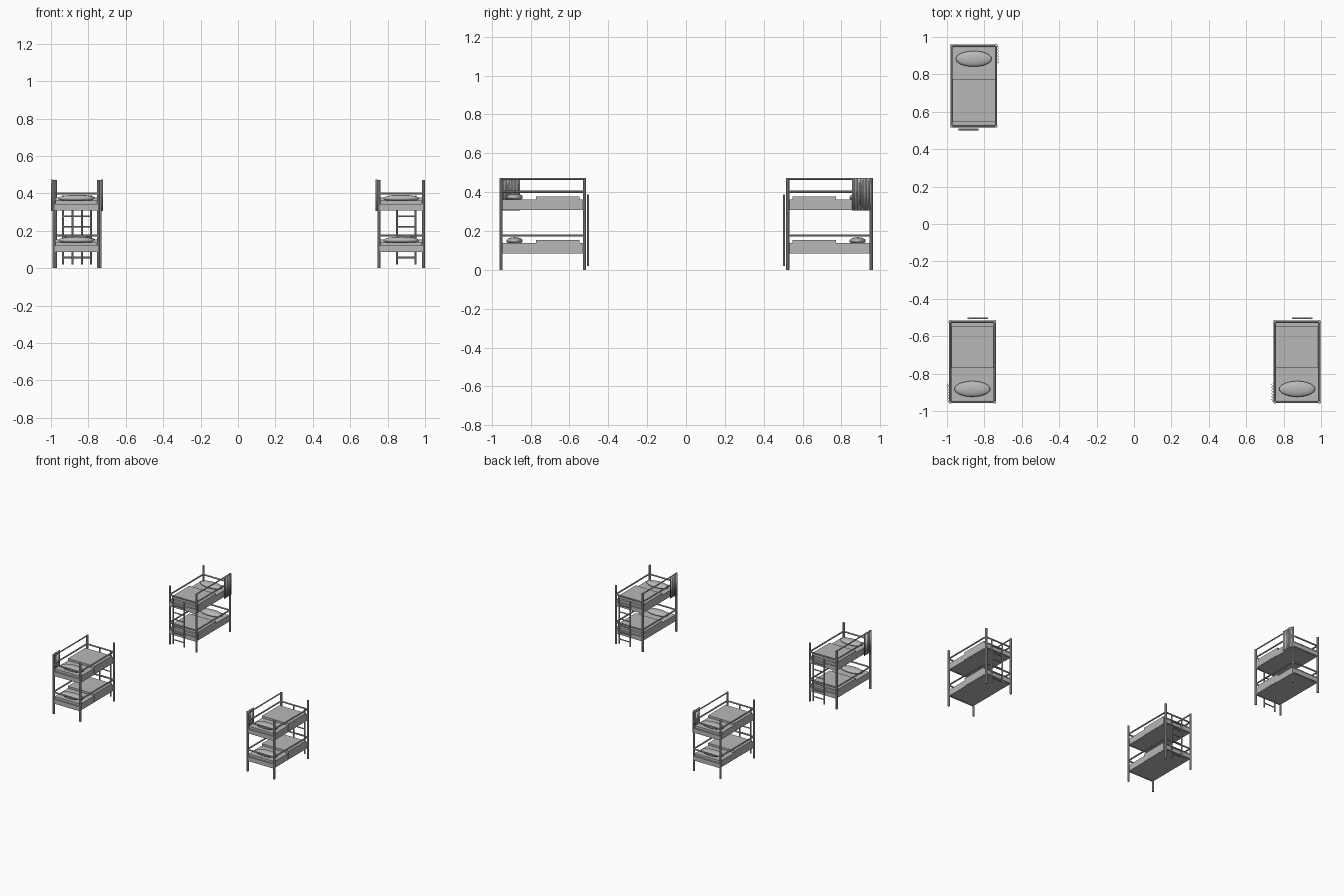
import bpy, bmesh, math
from mathutils import Vector, Matrix

if "Cube" in bpy.data.objects:
    bpy.data.objects.remove(bpy.data.objects["Cube"])

grey = bpy.data.materials.new("plain grey")
grey.diffuse_color = (0.48, 0.48, 0.48, 1)
grey.use_nodes = True
grey.node_tree.nodes["Principled BSDF"].inputs["Base Color"].default_value = grey.diffuse_color


def finish(name, bm, place, smooth=False):
    bm.transform(place)
    me = bpy.data.meshes.new(name)
    bm.to_mesh(me)
    bm.free()
    me.materials.append(grey)
    for p in me.polygons:
        p.use_smooth = smooth
    ob = bpy.data.objects.new(name, me)
    bpy.context.collection.objects.link(ob)
    return ob


def box(bm, lo, hi):
    lo, hi = Vector(lo), Vector(hi)
    m = Matrix.Translation((lo + hi) / 2) @ Matrix.Diagonal((*(hi - lo), 1))
    bmesh.ops.create_cube(bm, size=1, matrix=m)


def tube(bm, a, b, r, n=10):
    a, b = Vector(a), Vector(b)
    d = b - a
    m = Matrix.Translation((a + b) / 2) @ d.to_track_quat('Z', 'Y').to_matrix().to_4x4()
    bmesh.ops.create_cone(bm, cap_ends=True, segments=n, radius1=r, radius2=r,
                          depth=d.length, matrix=m)


PX, PY = 0.119, 0.215   # post positions from the bed centre


def bunk_bed(tag, place):
    # corner posts
    bm = bmesh.new()
    for sx in (-1, 1):
        for sy in (-1, 1):
            tube(bm, (sx * PX, sy * PY, 0), (sx * PX, sy * PY, 0.472), 0.0085)
    finish(tag + "_posts", bm, place)

    # guard rails round both bunks, plus the curtain rail on one side
    bm = bmesh.new()
    for z in (0.177, 0.402):
        for s in (-1, 1):
            tube(bm, (s * PX, -PY, z), (s * PX, PY, z), 0.006, 8)
            tube(bm, (-PX, s * PY, z - 0.003), (PX, s * PY, z - 0.003), 0.006, 8)
    tube(bm, (-PX, -PY, 0.468), (-PX, PY, 0.468), 0.005, 8)
    finish(tag + "_rails", bm, place)

    for level, z in (("lower", 0.085), ("upper", 0.309)):
        # bed base with a slim board at each end
        bm = bmesh.new()
        box(bm, (-0.117, -0.207, z), (0.117, 0.207, z + 0.052))
        for s in (-1, 1):
            box(bm, (-PX, s * PY - 0.006, z), (PX, s * PY + 0.006, z + 0.035))
        finish(tag + "_" + level + "_mattress", bm, place)
        # blanket
        bm = bmesh.new()
        box(bm, (-0.119, -0.034, z + 0.004), (0.119, 0.19, z + 0.068))
        finish(tag + "_" + level + "_blanket", bm, place)
        # pillow
        bm = bmesh.new()
        m = Matrix.Translation((0, -0.145, z + 0.064)) @ Matrix.Diagonal((0.096, 0.042, 0.019, 1))
        bmesh.ops.create_uvsphere(bm, u_segments=32, v_segments=16, radius=1, matrix=m)
        finish(tag + "_" + level + "_pillow", bm, place, True)

    # ladder at the foot
    bm = bmesh.new()
    ly = 0.233
    for x in (-0.022, 0.078):
        tube(bm, (x, ly, 0.02), (x, ly, 0.388), 0.0055, 8)
    for i in range(6):
        z = 0.057 + i * 0.055
        tube(bm, (-0.022, ly, z), (0.078, ly, z), 0.0045, 8)
    finish(tag + "_ladder", bm, place)

    # gathered curtain beside the pillow
    bm = bmesh.new()
    n, prev = 60, None
    for i in range(n + 1):
        t = i / n
        x = -0.131 + 0.0045 * math.sin(t * 6 * 2 * math.pi)
        y = -0.214 + t * 0.097
        cur = [bm.verts.new((x, y, z)) for z in (0.306, 0.474)]
        if prev:
            bm.faces.new((prev[0], prev[1], cur[1], cur[0]))
        prev = cur
    ob = finish(tag + "_curtain", bm, place, True)
    mod = ob.modifiers.new("thickness", 'SOLIDIFY')
    mod.thickness = 0.002
    mod.offset = 0


# two beds at the front, one turned round at the back
bunk_bed("front_left_bed", Matrix.Translation((-0.864, -0.737, 0)))
bunk_bed("front_right_bed", Matrix.Translation((0.872, -0.737, 0)))
bunk_bed("back_left_bed", Matrix.Translation((-0.857, 0.738, 0)) @ Matrix.Rotation(math.pi, 4, 'Z'))
